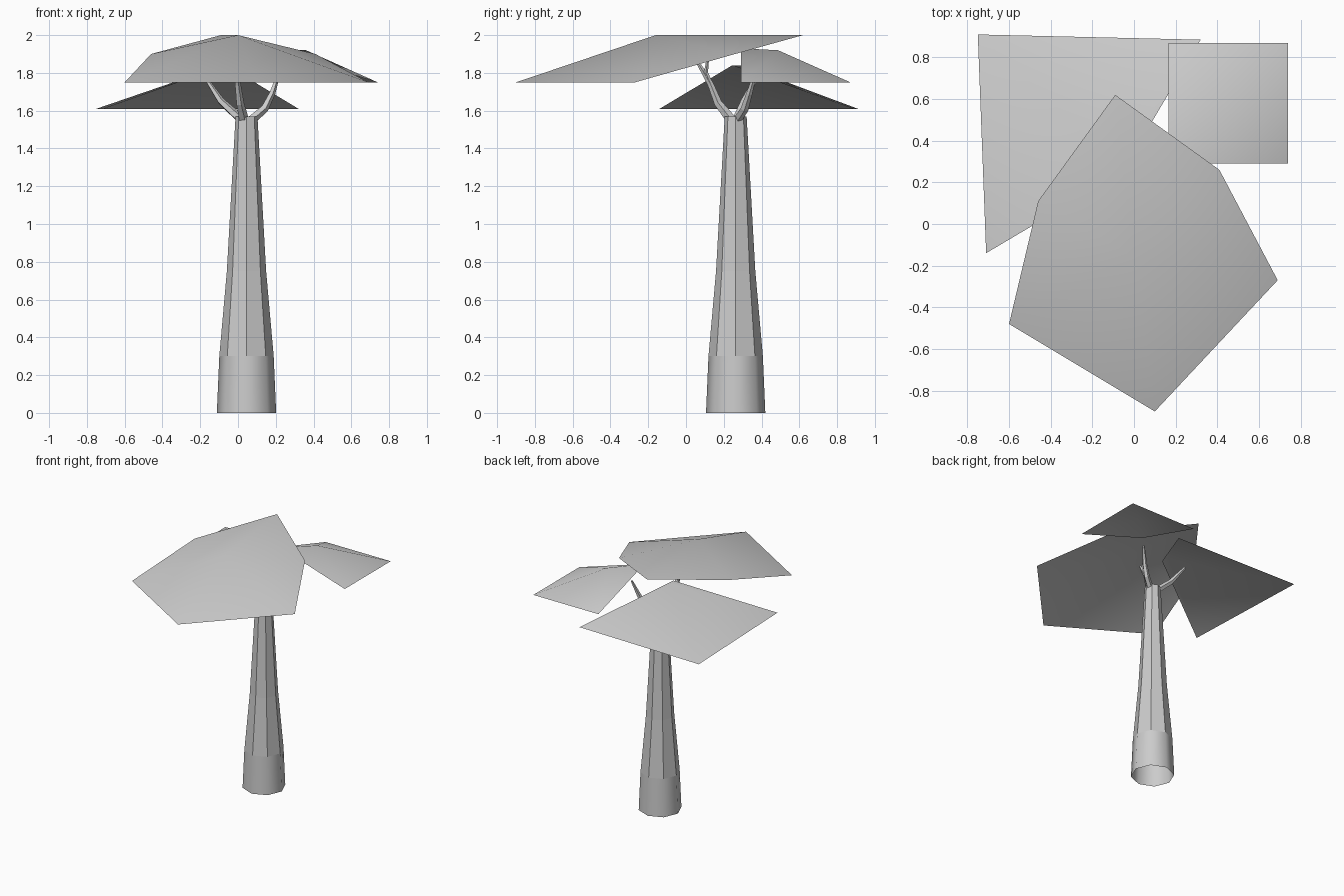
import bpy
import math
from mathutils import Vector

if "Cube" in bpy.data.objects:
    bpy.data.objects.remove(bpy.data.objects["Cube"])


def make(name, verts, faces, smooth=()):
    mesh = bpy.data.meshes.new(name)
    mesh.from_pydata(verts, [], faces)
    for i in smooth:
        mesh.polygons[i].use_smooth = True
    obj = bpy.data.objects.new(name, mesh)
    bpy.context.collection.objects.link(obj)
    return obj


def tube(name, rings, sides, smooth_rows=0, frame=True):
    """Loft (x, y, z, radius) rings; close the far end."""
    pts = [Vector(r[:3]) for r in rings]
    verts, faces = [], []
    for i, r in enumerate(rings):
        d = pts[min(i + 1, len(pts) - 1)] - pts[max(i - 1, 0)]
        q = Vector((0, 0, 1)).rotation_difference(d)
        for k in range(sides):
            a = math.tau * k / sides
            v = Vector((r[3] * math.cos(a), r[3] * math.sin(a), 0))
            verts.append(pts[i] + (q @ v if frame else v))
    for i in range(len(rings) - 1):
        for k in range(sides):
            n = (k + 1) % sides
            faces.append((i * sides + k, i * sides + n,
                          (i + 1) * sides + n, (i + 1) * sides + k))
    faces.append(tuple(range((len(rings) - 1) * sides, len(rings) * sides)))
    return make(name, verts, faces, range(smooth_rows * sides))


def canopy(name, rim, peak):
    """Thin leaf sheet: a fan from the peak to the rim (counterclockwise)."""
    n = len(rim)
    faces = [(i, (i + 1) % n, n) for i in range(n)]
    return make(name, rim + [peak], faces, range(n))


# Tapered eight-sided trunk, open underneath, with a smooth foot
cx, cy = 0.045, 0.263
profile = [(0, 0.157), (0.3, 0.144), (0.75, 0.104), (1.57, 0.058)]
tube("trunk", [(cx, cy, z, r) for z, r in profile], 8, 1, False)

# Bent branches
tube("branch_left", [(0.02, 0.27, 1.55, 0.025), (-0.09, 0.31, 1.65, 0.02),
                     (-0.17, 0.37, 1.77, 0.010)], 5)
tube("branch_right", [(0.07, 0.27, 1.55, 0.025), (0.14, 0.31, 1.61, 0.022),
                      (0.18, 0.335, 1.69, 0.017), (0.22, 0.37, 1.81, 0.008)], 5)
tube("branch_front", [(0.03, 0.24, 1.55, 0.028), (0.01, 0.17, 1.64, 0.022),
                      (-0.002, 0.13, 1.74, 0.017), (-0.01, 0.06, 1.86, 0.009)], 5)
tube("branch_fork", [(0.0, 0.14, 1.72, 0.015), (0.0, 0.105, 1.80, 0.012),
                     (0.01, 0.115, 1.87, 0.007)], 5)

# Leaf sheets
canopy("canopy_front", [(-0.09, 0.62, 2.0), (-0.46, 0.11, 1.9), (-0.60, -0.48, 1.75),
                        (0.10, -0.90, 1.75), (0.69, -0.27, 1.75), (0.41, 0.26, 1.9)],
       (0.0, -0.16, 2.0))
canopy("canopy_left", [(-0.75, 0.91, 1.61), (-0.71, -0.14, 1.61),
                       (-0.06, 0.245, 1.84), (0.32, 0.885, 1.61)],
       (-0.08, 0.295, 1.84))
canopy("canopy_right", [(0.165, 0.29, 1.93), (0.74, 0.29, 1.75),
                        (0.74, 0.87, 1.75), (0.165, 0.87, 1.75)],
       (0.36, 0.487, 1.92))
